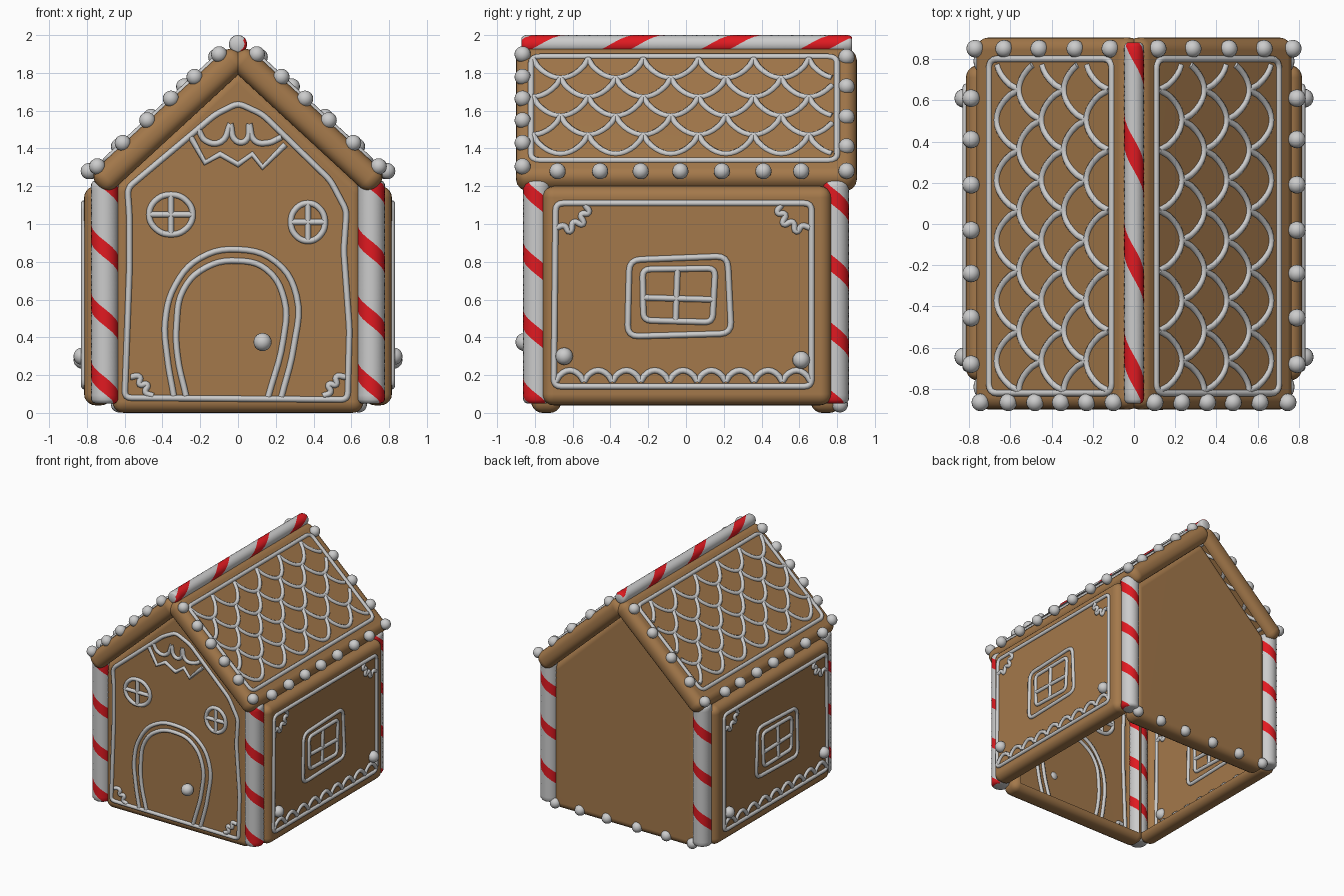
import bpy, bmesh, math
from mathutils import Vector

if "Cube" in bpy.data.objects:
    bpy.data.objects.remove(bpy.data.objects["Cube"])


def material(name, rgb):
    m = bpy.data.materials.new(name)
    m.diffuse_color = (*rgb, 1)
    m.use_nodes = True
    m.node_tree.nodes["Principled BSDF"].inputs["Base Color"].default_value = m.diffuse_color
    return m


BROWN = material("gingerbread", (0.37, 0.19, 0.07))
RED = material("candy_red", (0.75, 0.01, 0.015))
SLOPE = math.radians(42.7)
C, S = math.cos(SLOPE), math.sin(SLOPE)


def finish(name, bm, mats=()):
    me = bpy.data.meshes.new(name)
    bm.to_mesh(me)
    bm.free()
    for m in mats:
        me.materials.append(m)
    for p in me.polygons:
        p.use_smooth = True
    ob = bpy.data.objects.new(name, me)
    bpy.context.collection.objects.link(ob)
    return ob


# placement maps: panel coordinates (u, v, outward w) to world
def front(u, v, w=0):
    return Vector((u, -0.82 - w, v))


def back(u, v, w=0):
    return Vector((u, 0.82 + w, v))


def side(s):
    return lambda u, v, w=0: Vector((s * (0.815 + w), u, v))


def roof(s):
    # u runs down the slope from the ridge, v along the ridge
    return lambda u, v, w=0: Vector((s * (C * u + S * (w + 0.0715)), v,
                                     1.8875 - S * u + C * (w + 0.0715)))


def panel(name, outline, place, t, bevel):
    """Puffy biscuit slab with an open inner side."""
    bm = bmesh.new()
    top = [bm.verts.new((u, v, 0)) for u, v in outline]
    low = [bm.verts.new((u, v, -t)) for u, v in outline]
    n = len(outline)
    bm.faces.new(top)
    bm.faces.new(low[::-1])
    for i in range(n):
        j = (i + 1) % n
        bm.faces.new((top[i], low[i], low[j], top[j]))
    bmesh.ops.recalc_face_normals(bm, faces=bm.faces)
    bmesh.ops.bevel(bm, geom=bm.edges[:], offset=bevel, segments=5, profile=0.5, affect='EDGES')
    inner = [f for f in bm.faces if all(abs(v.co.z + t) < 1e-4 for v in f.verts)]
    bmesh.ops.delete(bm, geom=inner, context='FACES')
    for v in bm.verts:
        v.co = place(*v.co)
    bmesh.ops.recalc_face_normals(bm, faces=bm.faces)
    ob = finish(name, bm, [BROWN])
    ob.modifiers.new("even_shading", 'WEIGHTED_NORMAL')


def icing(name, strokes, place, r=0.016):
    """Piped icing; each stroke is (points, closed, smooth)."""
    cu = bpy.data.curves.new(name, 'CURVE')
    cu.dimensions = '3D'
    cu.bevel_depth, cu.bevel_resolution, cu.resolution_u = r, 2, 5
    cu.use_fill_caps = True
    for pts, closed, smooth in strokes:
        sp = cu.splines.new('BEZIER' if smooth else 'POLY')
        dest = sp.bezier_points if smooth else sp.points
        dest.add(len(pts) - 1)
        for p, (u, v) in zip(dest, pts):
            co = place(u, v)
            if smooth:
                p.co = co
                p.handle_left_type = p.handle_right_type = 'AUTO'
            else:
                p.co = (*co, 1)
        sp.use_cyclic_u = closed
    bpy.context.collection.objects.link(bpy.data.objects.new(name, cu))


def rounded(corners, r=0.05):
    out = []
    for i, c in enumerate(corners):
        c = Vector(c)
        a = (Vector(corners[i - 1]) - c).normalized() * r + c
        b = (Vector(corners[(i + 1) % len(corners)]) - c).normalized() * r + c
        for t in (0, 0.25, 0.5, 0.75, 1):
            out.append(a * (1 - t) ** 2 + c * 2 * t * (1 - t) + b * t * t)
    return out


def ring(cx, cy, rx, ry):
    return [(cx + rx * math.cos(k * math.pi / 4), cy + ry * math.sin(k * math.pi / 4)) for k in range(8)]


def pearls(name, centres, r=0.043):
    bm = bmesh.new()
    for c in centres:
        made = bmesh.ops.create_uvsphere(bm, u_segments=16, v_segments=10, radius=r)
        bmesh.ops.translate(bm, verts=made["verts"], vec=c)
    finish(name, bm)


def cane(name, z0, z1, r, pitch, red_at, red_cols):
    """Candy stick whose columns twist, so the red columns make a stripe."""
    bm = bmesh.new()
    n, rows = 24, 48
    zs = [z0, z0 + 0.006] + [z0 + 0.02 + (z1 - z0 - 0.04) * i / rows for i in range(rows + 1)] + [z1 - 0.006, z1]
    loops = []
    for i, z in enumerate(zs):
        k = min(i, len(zs) - 1 - i)
        rr = r * (0.7, 0.88, 1)[min(k, 2)]
        a0 = -math.pi / 2 - math.tau * (z - red_at) / pitch
        loops.append([bm.verts.new((rr * math.cos(a), rr * math.sin(a), z)) for a in
                      (a0 + math.tau * (j - red_cols / 2) / n for j in range(n))])
    for a, b in zip(loops, loops[1:]):
        for j in range(n):
            f = bm.faces.new((a[j], a[(j + 1) % n], b[(j + 1) % n], b[j]))
            f.material_index = int(j < red_cols)
    bm.faces.new(loops[0][::-1])
    bm.faces.new(loops[-1])
    return finish(name, bm, [None, RED])


# gable walls
gable = [(-0.665, 0), (0.665, 0), (0.665, 1.2), (0, 1.83), (-0.665, 1.2)]
panel("front_wall", gable, front, 0.16, 0.06)
panel("back_wall", gable, back, 0.16, 0.06)

# front wall icing: border, door, two round windows, gable trim, corner curls
strokes = [
    (rounded([(-0.6, 0.08), (-0.575, 0.75), (-0.575, 1.05), (-0.585, 1.19), (-0.12, 1.58), (0, 1.64), (0.13, 1.58),
              (0.49, 1.23), (0.575, 1.07), (0.56, 0.86), (0.59, 0.44), (0.58, 0.07)], 0.035), True, False),
    ([(-0.34, 0.09), (-0.375, 0.3), (-0.385, 0.49), (-0.33, 0.68), (-0.2, 0.82), (0, 0.865), (0.2, 0.8),
      (0.31, 0.62), (0.295, 0.35), (0.23, 0.085)], False, True),
    ([(-0.275, 0.09), (-0.32, 0.3), (-0.325, 0.47), (-0.29, 0.65), (-0.17, 0.77), (0, 0.805), (0.15, 0.76),
      (0.245, 0.6), (0.24, 0.39), (0.16, 0.085)], False, True),
    ([(-0.25, 1.46), (-0.175, 1.325), (-0.095, 1.37), (0, 1.315), (0.075, 1.37), (0.13, 1.3), (0.25, 1.42)], False, False),
    ([(-0.21, 1.5), (-0.17, 1.44), (-0.09, 1.435), (-0.04, 1.53)], False, True),
    ([(-0.04, 1.53), (-0.01, 1.44), (0.04, 1.44), (0.06, 1.53)], False, True),
    ([(0.06, 1.53), (0.09, 1.44), (0.16, 1.43), (0.23, 1.46)], False, True),
]
for cx, cy, rx, ry in ((-0.355, 1.05, 0.115, 0.105), (0.37, 1.01, 0.09, 0.1)):
    strokes += [(ring(cx, cy, rx, ry), True, True),
                ([(cx - rx, cy), (cx + rx, cy)], False, False),
                ([(cx, cy - ry), (cx, cy + ry)], False, False)]
for s in (-1, 1):
    strokes.append(([(s * x, z) for x, z in ((0.57, 0.19), (0.52, 0.19), (0.52, 0.15), (0.48, 0.15), (0.49, 0.11),
                                             (0.45, 0.09))], False, True))
icing("front_icing", strokes, front)
pearls("door_knob", [(0.13, -0.855, 0.375)], 0.048)

# side wall icing design: border, window, scalloped foot, corner curls
side_icing = [
    (rounded([(-0.69, 1.11), (0.665, 1.11), (0.665, 0.14), (-0.7, 0.14)], 0.04), True, False),
    (rounded([(-0.3, 0.81), (0.22, 0.83), (0.24, 0.42), (-0.31, 0.405)], 0.06), True, False),
    (rounded([(-0.23, 0.76), (0.155, 0.765), (0.14, 0.48), (-0.225, 0.49)], 0.04), True, False),
    ([(-0.045, 0.76), (-0.055, 0.485)], False, False),
    ([(-0.22, 0.61), (0.145, 0.6)], False, False),
]
for i in range(9):
    y = -0.69 + i * 0.15
    side_icing.append(([(y + 0.15 * t, 0.165 + 0.06 * math.sin(math.pi * t) ** 0.7) for t in
                        (k / 8 for k in range(9))], False, False))
for s in (-1, 1):
    side_icing.append(([(s * y - 0.015, z) for y, z in ((0.67, 0.98), (0.63, 0.99), (0.6, 0.96), (0.58, 1.01),
                                                        (0.53, 1.0), (0.54, 1.05), (0.5, 1.06), (0.52, 1.1))], False, True))

# roof icing design: border and five rows of hanging scallops
roof_icing = [(rounded([(0.08, -0.82), (0.08, 0.8), (0.89, 0.8), (0.89, -0.82)], 0.05), True, False)]
pitch = 0.292
for row in range(5):
    for i in range(7):
        v0 = -0.81 - (row % 2) * pitch / 2 + i * pitch
        pts = [(0.1 + 0.148 * (row + math.sin(math.pi * t) ** 0.7), v0 + pitch * t) for t in (k / 12 for k in range(13))]
        pts = [p for p in pts if -0.815 <= p[1] <= 0.795]
        if len(pts) > 2:
            roof_icing.append((pts, False, False))

for label, s in (("right", 1), ("left", -1)):
    panel(label + "_wall", [(-0.76, 0.04), (0.77, 0.04), (0.77, 1.2), (-0.76, 1.2)], side(s), 0.15, 0.06)
    icing(label + "_wall_icing", side_icing, side(s))
    pearls(label + "_wall_pearls", [(s * 0.825, -0.645, 0.3), (s * 0.825, 0.61, 0.28)], 0.046)
    panel(label + "_roof", [(-0.02, -0.9), (1.01, -0.9), (1.01, 0.905), (-0.02, 0.905)], roof(s), 0.143, 0.062)
    icing(label + "_roof_icing", roof_icing, roof(s))
    # pearls along the front, back and eave edges of the roof
    edge = [(s * x, -0.865, 1.99 - 0.92 * x) for x in (0.1, 0.23, 0.355, 0.48, 0.61, 0.745)]
    edge += [(s * x, 0.85, 1.99 - 0.92 * x) for x in (0.115, 0.285, 0.46, 0.63, 0.77)]
    edge += [(s * 0.79, y, 1.28) for y in (-0.68, -0.455, -0.24, -0.03, 0.19, 0.41, 0.61)]
    pearls(label + "_roof_pearls", edge)
    # corner candy sticks
    for end, y in (("front", -0.79), ("back", 0.79)):
        ob = cane(f"{end}_{label}_cane", 0.05, 1.23, 0.073, 0.36, 0.145, 6)
        ob.location = (s * 0.705, y, 0)

# ridge candy stick
ridge = cane("ridge_cane", -0.87, 0.88, 0.048, 0.525, -0.19, 7)
ridge.rotation_euler = (-math.pi / 2, 0, 0)
ridge.location = (0, 0, 1.952)

# pearls along the foot of the back wall
pearls("back_foot_pearls", [(x, 0.815, 0.045) for x in (0.64, 0.41, 0.16, -0.12, -0.39, -0.63)])
